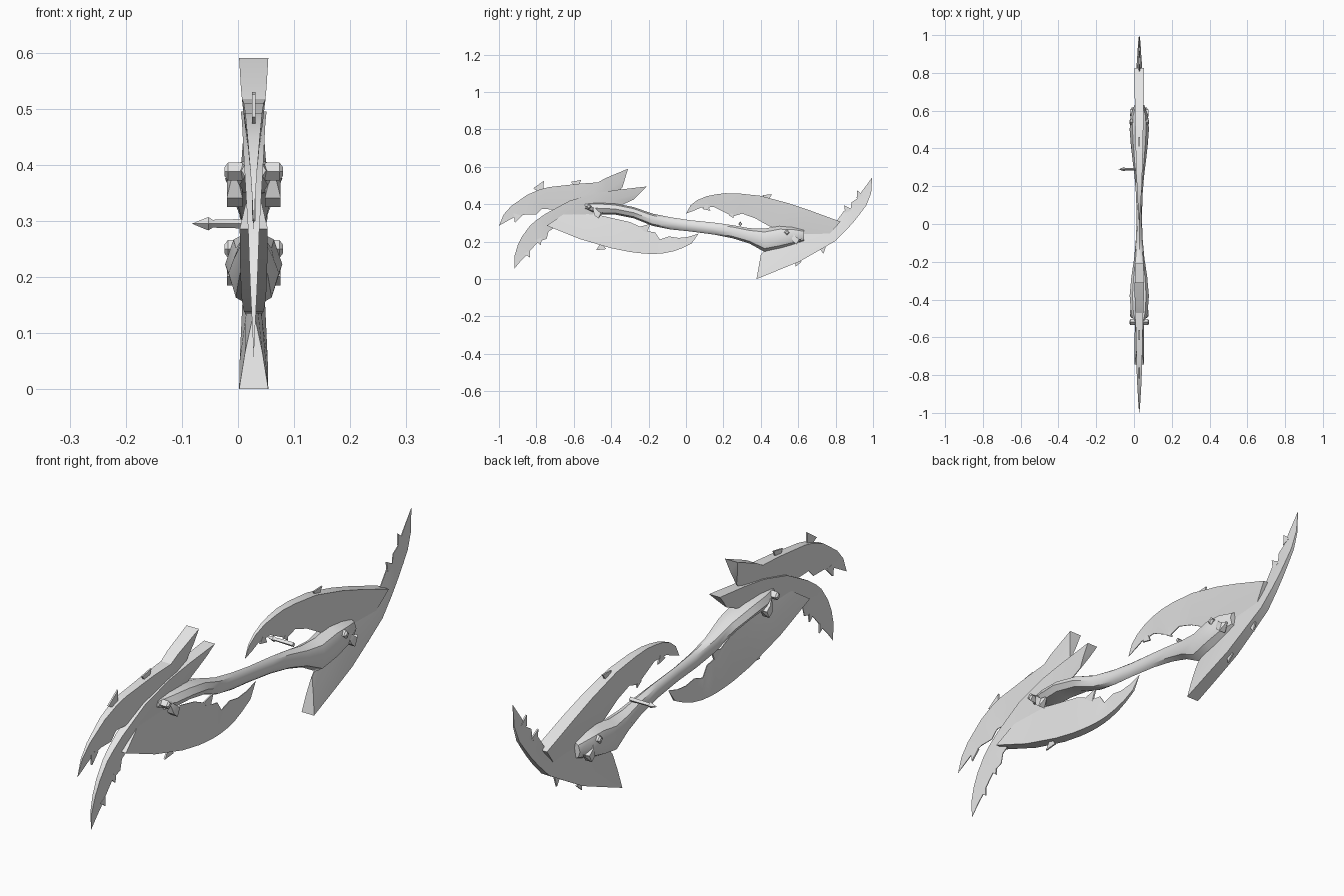
import bpy, bmesh, math

CX = 0.028  # centre plane of the weapon

steel = bpy.data.materials.new("pale_steel")
steel.diffuse_color = (0.8, 0.8, 0.8, 1)


def loft(name, rings, angle=25):
    """Skin a list of equal-length closed rings and cap both ends."""
    bm = bmesh.new()
    vs = [[bm.verts.new(p) for p in r] for r in rings]
    n = len(rings[0])
    for a, b in zip(vs, vs[1:]):
        for i in range(n):
            j = (i + 1) % n
            bm.faces.new((a[i], a[j], b[j], b[i]))
    bm.faces.new(vs[0][::-1])
    bm.faces.new(vs[-1])
    bmesh.ops.remove_doubles(bm, verts=bm.verts, dist=0.0004)
    bmesh.ops.recalc_face_normals(bm, faces=bm.faces)
    me = bpy.data.meshes.new(name)
    bm.to_mesh(me)
    bm.free()
    me.materials.append(steel)
    ob = bpy.data.objects.new(name, me)
    bpy.context.collection.objects.link(ob)
    bpy.ops.object.select_all(action='DESELECT')
    ob.select_set(True)
    bpy.context.view_layer.objects.active = ob
    bpy.ops.object.shade_smooth_by_angle(angle=math.radians(angle))
    return ob


def blade(name, rows):
    """Rows: spine y, z, cutting edge y, z, spine half width."""
    rings = []
    for oy, oz, iy, iz, w in rows:
        my, mz = (oy + iy) / 2, (oz + iz) / 2
        e = min(w, 0.0015)
        rings.append([(CX + w, oy, oz), (CX + w * .6, my, mz), (CX + e, iy, iz),
                      (CX - e, iy, iz), (CX - w * .6, my, mz), (CX - w, oy, oz)])
    return loft(name, rings)


# front pair of blades, each ending in a rear spike
blade("front_upper_blade", [
    (-1.0, .285, -1.0, .285, 0), (-.975, .345, -.965, .305, .003),
    (-.935, .39, -.92, .33, .006), (-.85, .45, -.86, .345, .011),
    (-.78, .48, -.80, .345, .014), (-.73, .492, -.77, .375, .015),
    (-.57, .51, -.66, .37, .018), (-.47, .517, -.54, .37, .021),
    (-.43, .54, -.42, .40, .023), (-.31, .59, -.34, .49, .026)])
blade("front_lower_blade", [
    (-.917, .056, -.917, .056, 0), (-.918, .12, -.885, .095, .003),
    (-.90, .18, -.85, .13, .006), (-.875, .23, -.83, .155, .008),
    (-.835, .285, -.79, .20, .010), (-.80, .315, -.745, .215, .012),
    (-.75, .35, -.735, .255, .014), (-.62, .42, -.66, .30, .018),
    (-.48, .46, -.55, .33, .020), (-.36, .478, -.40, .37, .021),
    (-.21, .495, -.28, .425, .023)])

# lower guard blade under the grip
blade("lower_guard_blade", [
    (-.745, .286, -.62, .37, .025), (-.57, .215, -.50, .35, .024),
    (-.40, .165, -.39, .325, .022), (-.30, .145, -.30, .305, .019),
    (-.24, .138, -.235, .275, .017), (-.20, .135, -.20, .255, .015),
    (-.16, .135, -.165, .25, .013), (-.12, .138, -.14, .212, .011),
    (-.07, .148, -.09, .228, .009), (-.02, .165, -.04, .22, .006),
    (.03, .19, .01, .225, .004), (.067, .243, .067, .243, 0)])

# upper guard blade above the grip
blade("upper_guard_blade", [
    (.826, .307, .74, .21, .025), (.66, .368, .60, .24, .024),
    (.55, .405, .45, .28, .022), (.40, .445, .37, .325, .019),
    (.28, .458, .30, .35, .016), (.21, .459, .25, .335, .013),
    (.16, .453, .20, .36, .011), (.11, .443, .15, .385, .008),
    (.06, .422, .08, .382, .005), (.025, .395, .04, .365, .003),
    (0, .35, 0, .35, 0)])

# rear sweeping blade
blade("rear_blade", [
    (.377, 0, .40, .13, .026), (.50, .05, .46, .20, .025),
    (.61, .095, .60, .24, .023), (.72, .158, .72, .28, .020),
    (.80, .205, .805, .31, .017), (.86, .265, .845, .365, .013),
    (.90, .31, .88, .375, .010), (.935, .355, .885, .41, .008),
    (.965, .395, .915, .43, .006), (.99, .46, .945, .475, .003),
    (.995, .543, .995, .543, 0)])

# grip: narrow waist flaring into a hub at each end
grip = [(-.54, .405, .375, .022), (-.47, .412, .345, .044), (-.38, .405, .345, .051),
        (-.28, .385, .325, .042), (-.18, .350, .285, .027), (-.08, .330, .265, .018),
        (.02, .315, .255, .014), (.15, .302, .238, .017), (.25, .288, .218, .025),
        (.34, .272, .190, .036), (.42, .270, .145, .045), (.50, .285, .160, .051),
        (.57, .280, .180, .047), (.63, .265, .200, .026)]
rings = []
for y, top, bottom, w in grip:
    mid, h = (top + bottom) / 2, (top - bottom) / 2
    rings.append([(CX + w * math.cos(k * math.pi / 4), y, mid + h * math.sin(k * math.pi / 4))
                  for k in range(8)])
loft("grip", rings, 40)


def box_ring(x, y, z, hy, hz):
    return [(x, y - hy, z), (x, y, z - hz), (x, y + hy, z), (x, y, z + hz)]


# studs and claws on both faces of each hub
for side, label in ((1, "right"), (-1, "left")):
    for end, y, z in (("front", -.52, .388), ("rear", .54, .25)):
        loft(f"{end}_{label}_stud", [box_ring(CX + side * .02, y, z, .016, .016),
                                     box_ring(CX + side * .046, y, z, .016, .016),
                                     box_ring(CX + side * .052, y, z, .008, .008)])
    for end, y, z, s in (("front", -.47, .345, 1), ("rear", .59, .205, 1)):
        path = [(-.025, .035, .006), (-.012, .01, .014), (.008, -.006, .014), (.026, .008, .004)]
        loft(f"{end}_{label}_claw",
             [[(CX + side * (.034 + a * r), y + dy + b * r * .5, z + dz + b * r)
               for a, b in ((-1, -1), (1, -1), (1, 1), (-1, 1))] for dy, dz, r in path])

# arrow-tipped thorn on the left of the grip
loft("grip_thorn", [box_ring(x, .29, .295, hy, hz) for x, hy, hz in
                    ((.03, .008, .009), (-.045, .007, .007), (-.053, .011, .012), (-.082, 0, 0))])

# small jagged teeth: base centre, then point
teeth = [(-.79, .47, -.76, .525), (-.60, .50, -.56, .53), (-.90, .345, -.915, .30),
         (-.79, .215, -.775, .18), (-.85, .145, -.835, .115), (-.23, .26, -.19, .295),
         (.24, .35, .255, .325), (.87, .36, .845, .395), (.93, .44, .915, .475),
         (.60, .10, .585, .065), (.73, .17, .735, .135), (-.44, .18, -.48, .155),
         (.42, .43, .46, .452), (.10, .39, .13, .365)]
for i, (by, bz, ty, tz) in enumerate(teeth):
    dy, dz = (tz - bz) * .5, -(ty - by) * .5
    loft(f"tooth_{i + 1}", [[(CX + w, by + dy, bz + dz), (CX + w, ty, tz), (CX + w, by - dy, bz - dz)]
                            for w in (-.003, .003)])
